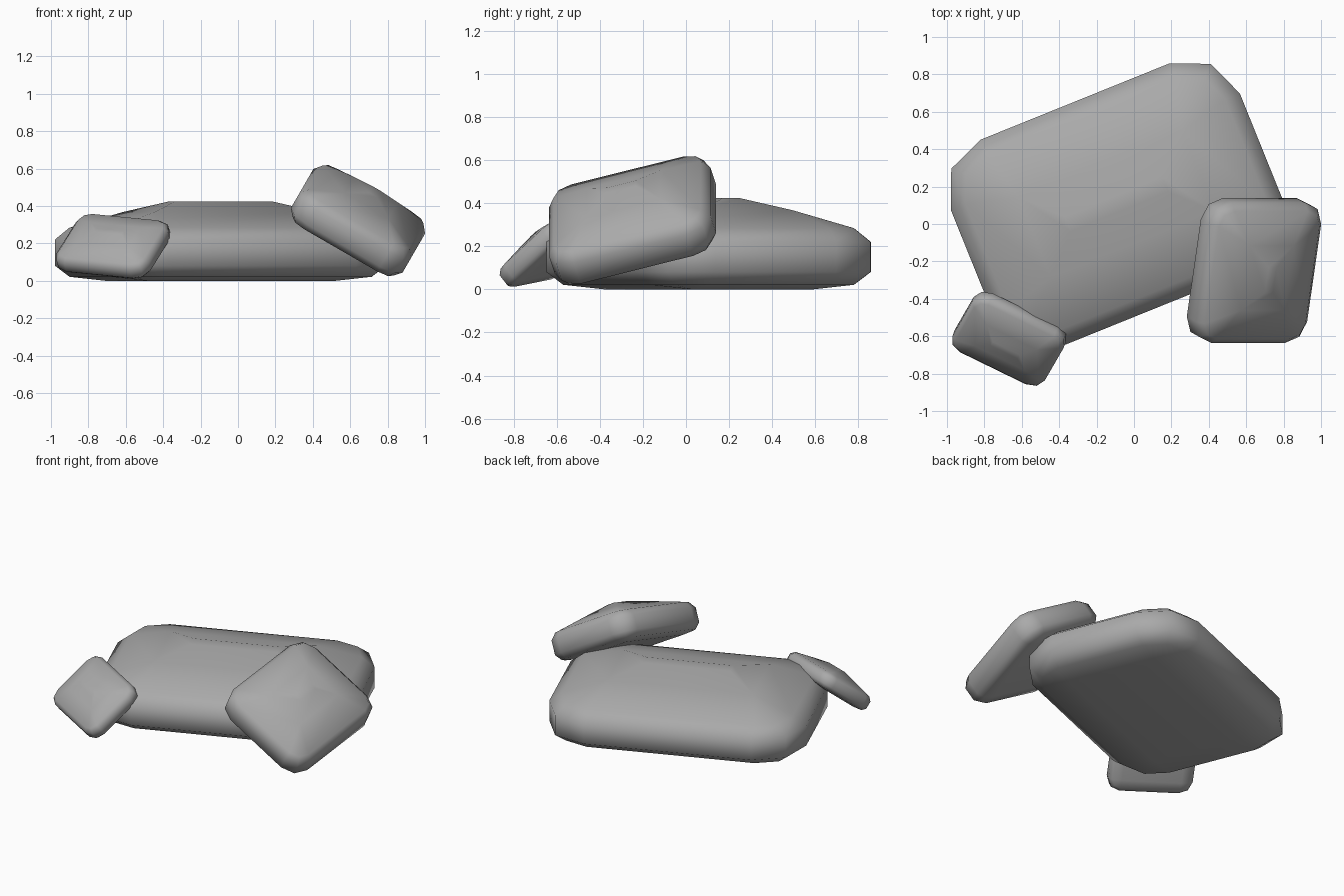
import bpy, bmesh
from math import radians, cos, sin, pi

cube = bpy.data.objects.get("Cube")
if cube:
    bpy.data.objects.remove(cube, do_unlink=True)

# Plain stone grey
stone = bpy.data.materials.new("stone grey")
stone.use_nodes = True
grey = (0.4, 0.4, 0.4, 1)
stone.diffuse_color = grey
stone.node_tree.nodes["Principled BSDF"].inputs["Base Color"].default_value = grey


def outline(half_x, half_y, radius, inset):
    """Rectangle with corners rounded in two segments, shrunk by inset."""
    r = max(radius - inset, 0)
    cx, cy = half_x - inset - r, half_y - inset - r
    points = []
    for k, (sx, sy) in enumerate([(1, 1), (-1, 1), (-1, -1), (1, -1)]):
        for step in range(3):
            a = k * pi / 2 + step * pi / 4
            points.append((sx * cx + r * cos(a), sy * cy + r * sin(a)))
    return points


def rock(name, half_x, half_y, height, radius, location, rotation):
    """Flat base, rounded rim, upright band and a low domed top."""
    small = min(half_x, half_y)
    mid = radius * 0.29
    levels = [(radius, 0), (mid, 0.05), (0, 0.19), (0, 0.52),
              (mid, 0.67), (small * 0.61, 0.866), (small * 0.93, 1)]
    bm = bmesh.new()
    rings = [[bm.verts.new((x, y, z * height))
              for x, y in outline(half_x, half_y, radius, inset)]
             for inset, z in levels]
    for low, high in zip(rings, rings[1:]):
        n = len(low)
        for i in range(n):
            j = (i + 1) % n
            bm.faces.new((low[i], low[j], high[j], high[i]))
    bm.faces.new(rings[0][::-1])
    bm.faces.new(rings[-1])
    # Merge the corners that have shrunk to a point
    bmesh.ops.remove_doubles(bm, verts=bm.verts[:], dist=0.0005)
    bmesh.ops.recalc_face_normals(bm, faces=bm.faces[:])
    for face in bm.faces:
        face.smooth = True
    mesh = bpy.data.meshes.new(name)
    bm.to_mesh(mesh)
    bm.free()
    mesh.materials.append(stone)
    obj = bpy.data.objects.new(name, mesh)
    obj.location = location
    obj.rotation_euler = [radians(a) for a in rotation]
    bpy.context.collection.objects.link(obj)
    return obj


# Broad slab lying flat
rock("main_slab", 0.833, 0.593, 0.424, 0.29, (-0.093, 0.105, 0), (0, 0, 22))
# Large stone leaning on the slab
rock("leaning_stone", 0.345, 0.39, 0.29, 0.12, (0.592, -0.22, 0.235), (16, 30, 0))
# Small stone propped at the front corner
rock("small_stone", 0.275, 0.21, 0.16, 0.08, (-0.655, -0.58, 0.14), (39, 5, -26))
